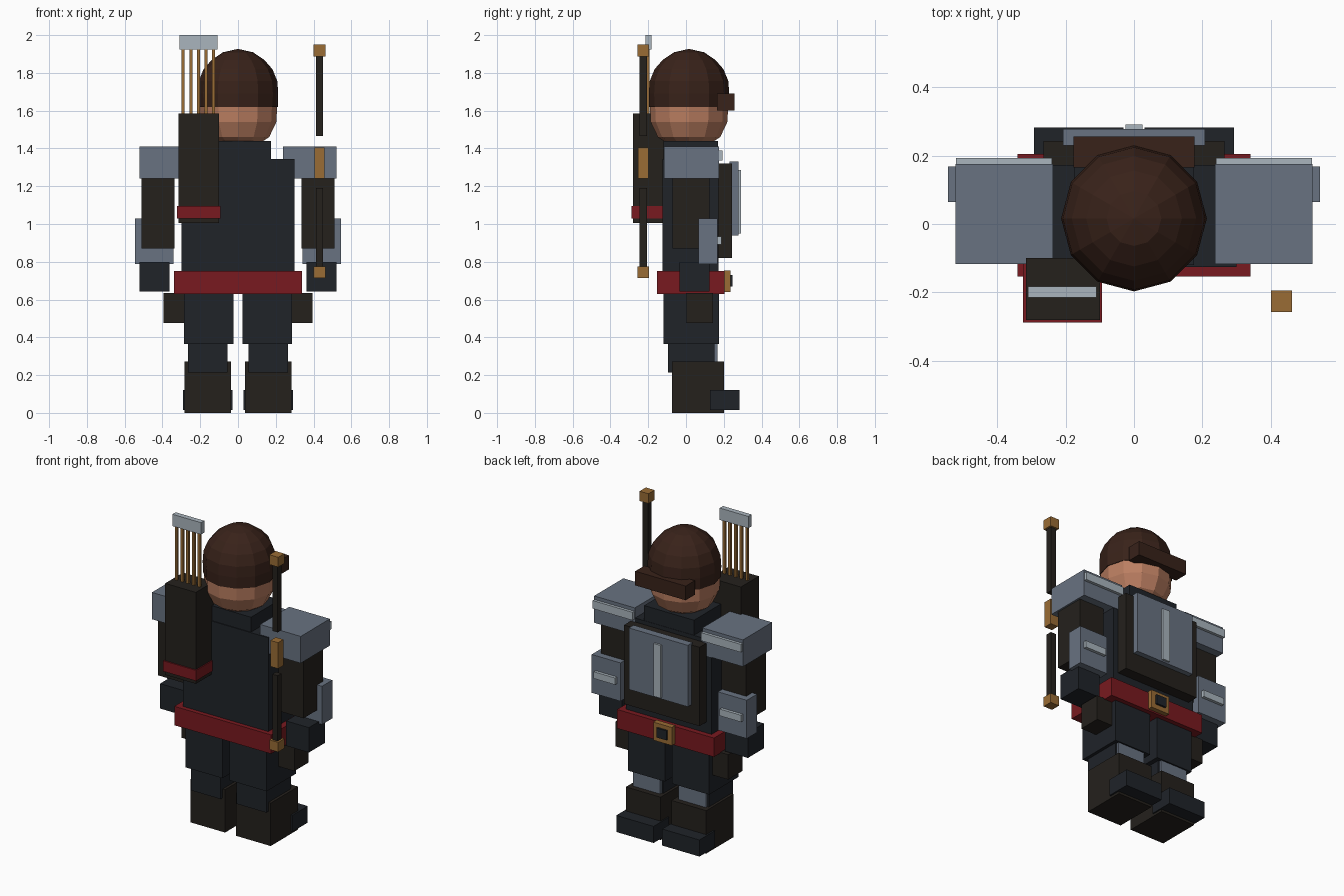
import bpy, bmesh
from math import cos, sin, tau

if "Cube" in bpy.data.objects:
    bpy.data.objects.remove(bpy.data.objects["Cube"])

COLORS = {
    "cloth": (0.014, 0.017, 0.022), "leather": (0.018, 0.015, 0.012),
    "steel": (0.14, 0.17, 0.22), "bright": (0.40, 0.46, 0.51),
    "red": (0.19, 0.010, 0.014), "gold": (0.32, 0.15, 0.035),
    "skin": (0.50, 0.21, 0.12), "hair": (0.040, 0.016, 0.010),
}
MATS = {}
for key, c in COLORS.items():
    MATS[key] = bpy.data.materials.new(key)
    MATS[key].diffuse_color = (*c, 1)


def finish(name, bm, mat):
    bmesh.ops.recalc_face_normals(bm, faces=bm.faces)
    mesh = bpy.data.meshes.new(name)
    bm.to_mesh(mesh)
    bm.free()
    mesh.materials.append(MATS[mat])
    ob = bpy.data.objects.new(name, mesh)
    bpy.context.collection.objects.link(ob)


def box(name, mat, x, y, z):
    """Box from (min, max) ranges on each axis."""
    bm = bmesh.new()
    bmesh.ops.create_cube(bm, size=1)
    for v in bm.verts:
        v.co = [r[0] if c < 0 else r[1] for c, r in zip(v.co, (x, y, z))]
    finish(name, bm, mat)


def pair(name, mat, x, y, z):
    """Box plus its mirror image across x = 0."""
    box("right_" + name, mat, x, y, z)
    box("left_" + name, mat, (-x[1], -x[0]), y, z)


def lathe(name, mat, profile, cy, sides=12):
    """Faceted solid of revolution from (radius, z) rings, between two poles."""
    bm = bmesh.new()
    rings = [[bm.verts.new((r * cos(tau * i / sides), cy + r * sin(tau * i / sides), z))
              for i in range(sides)] for r, z in profile[1:-1]]
    for a, b in zip(rings, rings[1:]):
        for i in range(sides):
            j = (i + 1) % sides
            bm.faces.new((a[i], a[j], b[j], b[i]))
    for ring, (_, z) in ((rings[0], profile[0]), (rings[-1], profile[-1])):
        pole = bm.verts.new((0, cy, z))
        for i in range(sides):
            bm.faces.new((ring[i], ring[(i + 1) % sides], pole))
    finish(name, bm, mat)


# Head and hair
lathe("head", "skin", [(0, 1.39), (0.09, 1.41), (0.165, 1.46), (0.203, 1.54),
                       (0.207, 1.62), (0.18, 1.70), (0, 1.78)], 0.016)
lathe("hair", "hair", [(0, 1.625), (0.211, 1.62), (0.213, 1.69), (0.208, 1.757), (0.182, 1.82),
                       (0.14, 1.868), (0.08, 1.909), (0, 1.927)], 0.016)
box("hair_fringe", "hair", (-0.177, 0.177), (0.165, 0.256), (1.60, 1.69))

# Torso, vest and chest plate
box("collar", "cloth", (-0.175, 0.175), (-0.12, 0.17), (1.33, 1.44))
box("torso", "cloth", (-0.30, 0.30), (-0.125, 0.172), (0.70, 1.345))
box("vest", "leather", (-0.265, 0.265), (0.16, 0.243), (0.82, 1.32))
box("chest_plate", "steel", (-0.207, 0.207), (0.23, 0.277), (0.94, 1.33))
box("chest_ridge", "bright", (-0.025, 0.025), (0.27, 0.29), (0.95, 1.285))

# Belt and buckle
box("belt", "red", (-0.34, 0.34), (-0.153, 0.205), (0.63, 0.75))
box("buckle", "gold", (-0.065, 0.065), (0.20, 0.235), (0.64, 0.755))
box("buckle_centre", "cloth", (-0.035, 0.035), (0.22, 0.247), (0.67, 0.73))

# Arms
pair("pauldron", "steel", (0.237, 0.522), (-0.117, 0.175), (1.24, 1.41))
pair("pauldron_trim", "bright", (0.24, 0.52), (0.17, 0.193), (1.337, 1.388))
pair("arm", "leather", (0.335, 0.51), (-0.072, 0.125), (0.87, 1.25))
pair("bracer", "steel", (0.342, 0.544), (0.065, 0.168), (0.787, 1.03))
pair("bracer_trim", "bright", (0.367, 0.517), (0.16, 0.187), (0.892, 0.935))
pair("hand", "cloth", (0.362, 0.522), (-0.035, 0.125), (0.642, 0.80))

# Legs and boots
pair("pouch", "leather", (0.27, 0.395), (0.0, 0.142), (0.477, 0.635))
pair("thigh", "cloth", (0.025, 0.285), (-0.12, 0.175), (0.365, 0.65))
pair("shin", "cloth", (0.055, 0.265), (-0.095, 0.15), (0.215, 0.37))
pair("shin_guard", "steel", (0.065, 0.255), (0.14, 0.166), (0.24, 0.39))
pair("boot", "leather", (0.038, 0.282), (-0.075, 0.20), (0, 0.272))
pair("boot_toe", "cloth", (0.03, 0.292), (0.128, 0.282), (0.015, 0.12))

# Quiver and arrows
box("quiver", "leather", (-0.315, -0.10), (-0.28, -0.10), (1.005, 1.585))
box("quiver_band", "red", (-0.324, -0.093), (-0.288, -0.09), (1.028, 1.095))
for i in range(5):
    x = -0.29 + 0.04 * i
    box(f"arrow_{i + 1}", "gold", (x - 0.008, x + 0.008), (-0.208, -0.192), (1.5, 1.935))
box("fletching", "bright", (-0.31, -0.109), (-0.215, -0.182), (1.925, 2.0))

# Staff: limbs, grip and end caps share one axis
for name, mat, h, z in (("upper_rod", "leather", 0.019, (1.465, 1.89)),
                        ("lower_rod", "leather", 0.019, (0.77, 1.19)),
                        ("grip", "gold", 0.027, (1.24, 1.405)),
                        ("upper_cap", "gold", 0.031, (1.887, 1.949)),
                        ("lower_cap", "gold", 0.031, (0.714, 0.775))):
    box("staff_" + name, mat, (0.431 - h, 0.431 + h), (-0.226 - h, -0.226 + h), z)

for m in bpy.data.materials:
    if m.users and not m.is_grease_pencil:
        m.use_nodes = True
        m.node_tree.nodes["Principled BSDF"].inputs["Base Color"].default_value = m.diffuse_color
